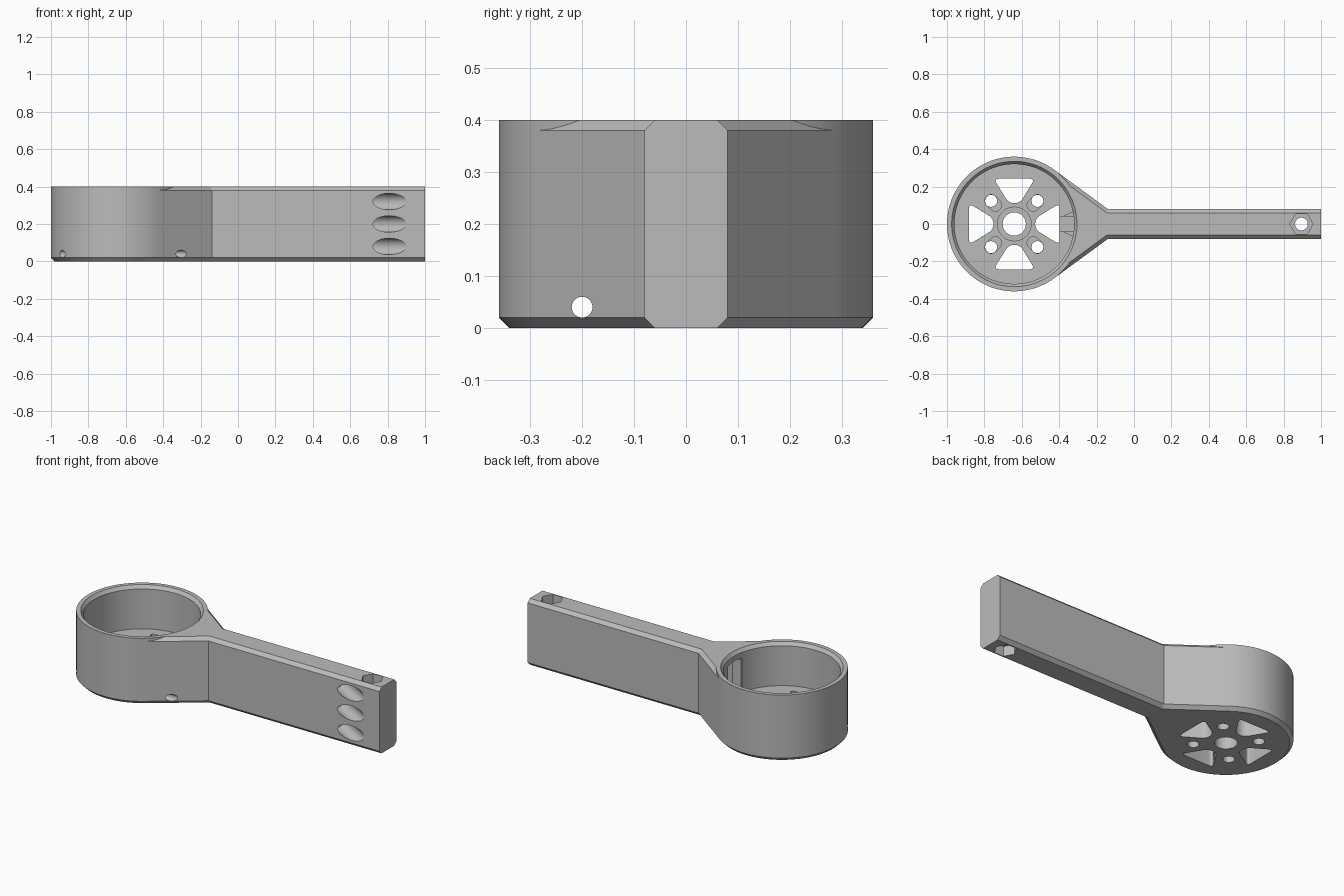
import bpy, bmesh
from math import cos, sin, pi, acos, atan2, hypot, radians
from mathutils import Matrix, Vector

cube = bpy.data.objects.get("Cube")
if cube:
    bpy.data.objects.remove(cube, do_unlink=True)

CX, R, W, H, CH = -0.64, 0.36, 0.08, 0.4, 0.02   # ring centre, radius, arm half width, height, chamfer
JOINT = -0.14                                     # where the arm meets the flared neck
FLOOR = 0.14

grey = bpy.data.materials.new("plain_grey")
grey.use_nodes = True
grey.diffuse_color = (0.5, 0.5, 0.5, 1)
grey.node_tree.nodes["Principled BSDF"].inputs["Base Color"].default_value = (0.5, 0.5, 0.5, 1)


def make(name, bm):
    bmesh.ops.recalc_face_normals(bm, faces=bm.faces)
    mesh = bpy.data.meshes.new(name)
    bm.to_mesh(mesh)
    bm.free()
    mesh.materials.append(grey)
    ob = bpy.data.objects.new(name, mesh)
    bpy.context.collection.objects.link(ob)
    return ob


def loft(name, rings, round_r=0):
    """Solid through stacked (outline, z) rings, optionally with rounded upright edges."""
    bm = bmesh.new()
    loops = [[bm.verts.new((x, y, z)) for x, y in pts] for pts, z in rings]
    n = len(loops[0])
    bm.faces.new(loops[0][::-1])
    bm.faces.new(loops[-1])
    for a, b in zip(loops, loops[1:]):
        for i in range(n):
            j = (i + 1) % n
            bm.faces.new((a[i], a[j], b[j], b[i]))
    if round_r:
        upright = [e for e in bm.edges if abs(e.verts[0].co.z - e.verts[1].co.z) > 0.01]
        bmesh.ops.bevel(bm, geom=upright, offset=round_r, segments=5, profile=0.5, affect='EDGES')
    return make(name, bm)


def circle(x, y, r, n=48):
    return [(x + r * cos(2 * pi * i / n), y + r * sin(2 * pi * i / n)) for i in range(n)]


def prism(name, pts, z0, z1, round_r=0):
    return loft(name, [(pts, z0), (pts, z1)], round_r)


def rod(name, start, end, r):
    """Round bar between two points."""
    start, end = Vector(start), Vector(end)
    d = end - start
    bm = bmesh.new()
    m = Matrix.Translation((start + end) / 2) @ d.to_track_quat('Z', 'Y').to_matrix().to_4x4()
    bmesh.ops.create_cone(bm, cap_ends=True, segments=32, radius1=r, radius2=r, depth=d.length, matrix=m)
    return make(name, bm)


def combine(tool, op='DIFFERENCE'):
    mod = body.modifiers.new("bool", 'BOOLEAN')
    mod.operation, mod.solver, mod.object = op, 'EXACT', tool
    bpy.context.view_layer.objects.active = body
    bpy.ops.object.modifier_apply(modifier=mod.name)
    bpy.data.objects.remove(tool, do_unlink=True)


# Angle at which the neck is tangent to the ring
tangent = atan2(W, JOINT - CX) + acos(R / hypot(JOINT - CX, W))


def arm_outline(d):
    r, w = R - d, W - d
    joint = CX + (r - sin(tangent) * w) / cos(tangent)
    half = [(1, w), (joint, w), (CX + r * cos(tangent), r * sin(tangent))]
    return half + [(x, -y) for x, y in reversed(half)]


# Ring housing with chamfered base, joined to the flared arm
body = loft("motor_mount_arm", [(circle(CX, 0, R - CH, 128), 0), (circle(CX, 0, R, 128), CH),
                                (circle(CX, 0, R, 128), H)])
combine(loft("arm", [(arm_outline(CH), 0), (arm_outline(0), CH),
                     (arm_outline(0), H - CH), (arm_outline(CH), H)]), 'UNION')

# Cup bore with chamfered lip
bore = 0.32
combine(loft("bore", [(circle(CX, 0, bore, 128), FLOOR), (circle(CX, 0, bore, 128), H - 0.02),
                      (circle(CX, 0, bore + 0.015, 128), H), (circle(CX, 0, bore + 0.015, 128), H + 0.1)]))

# Shaft hole and its seat
combine(prism("shaft_hole", circle(CX, 0, 0.062), -0.1, 0.3))
combine(prism("shaft_seat", circle(CX, 0, 0.09), FLOOR - 0.02, 0.3))

# Four vents, four screw holes with slotted seats
for i in range(4):
    turn = Matrix.Rotation(i * pi / 2, 4, 'Z')
    vent = prism("vent", [(0.112, -0.03), (0.242, -0.11), (0.242, 0.11), (0.112, 0.03)], -0.1, 0.3, 0.025)
    diagonal = Matrix.Rotation(pi / 4, 4, 'Z')
    hole = prism("screw_hole", circle(0.175, 0, 0.032), -0.1, 0.3)
    slot = prism("screw_slot", [(0.11, -0.033), (0.208, -0.033), (0.208, 0.033), (0.11, 0.033)],
                 0.06, 0.3, 0.0325)
    for tool, m in ((vent, turn), (hole, turn @ diagonal), (slot, turn @ diagonal)):
        tool.data.transform(Matrix.Translation((CX, 0, 0)) @ m)
        combine(tool)

# Cable channel inside the arm, flared where it opens into the cup
combine(prism("channel", [(-0.395, -0.04), (0.64, -0.04), (0.64, 0.04), (-0.395, 0.04)], 0.05, 0.35))
combine(prism("channel_mouth", [(-0.38, -0.039), (-0.32, -0.068), (-0.28, -0.039),
                                (-0.28, 0.039), (-0.32, 0.068), (-0.38, 0.039)], FLOOR - 0.01, 0.345))

# Three slanted cable exits on the front side
for z in (0.08, 0.2, 0.32):
    c, s = cos(radians(30)), sin(radians(30))
    combine(rod("cable_exit", (0.81 - 0.18 * c, -W + 0.18 * s, z), (0.81 + 0.3 * c, -W - 0.3 * s, z), 0.044))

# Drain hole across the floor
combine(rod("drain_hole", (-1.2, -0.2, 0.04), (0, -0.2, 0.04), 0.02))

# Mounting bolt hole with hex pockets
combine(prism("bolt_hole", circle(0.895, 0, 0.034), -0.1, 0.5))
for z0, z1 in ((-0.1, 0.06), (H - 0.06, 0.5)):
    combine(prism("nut_pocket", circle(0.895, 0, 0.062, 6), z0, z1))

bpy.ops.object.select_all(action='DESELECT')
body.select_set(True)
bpy.context.view_layer.objects.active = body
bpy.ops.object.shade_smooth_by_angle(angle=radians(25))
